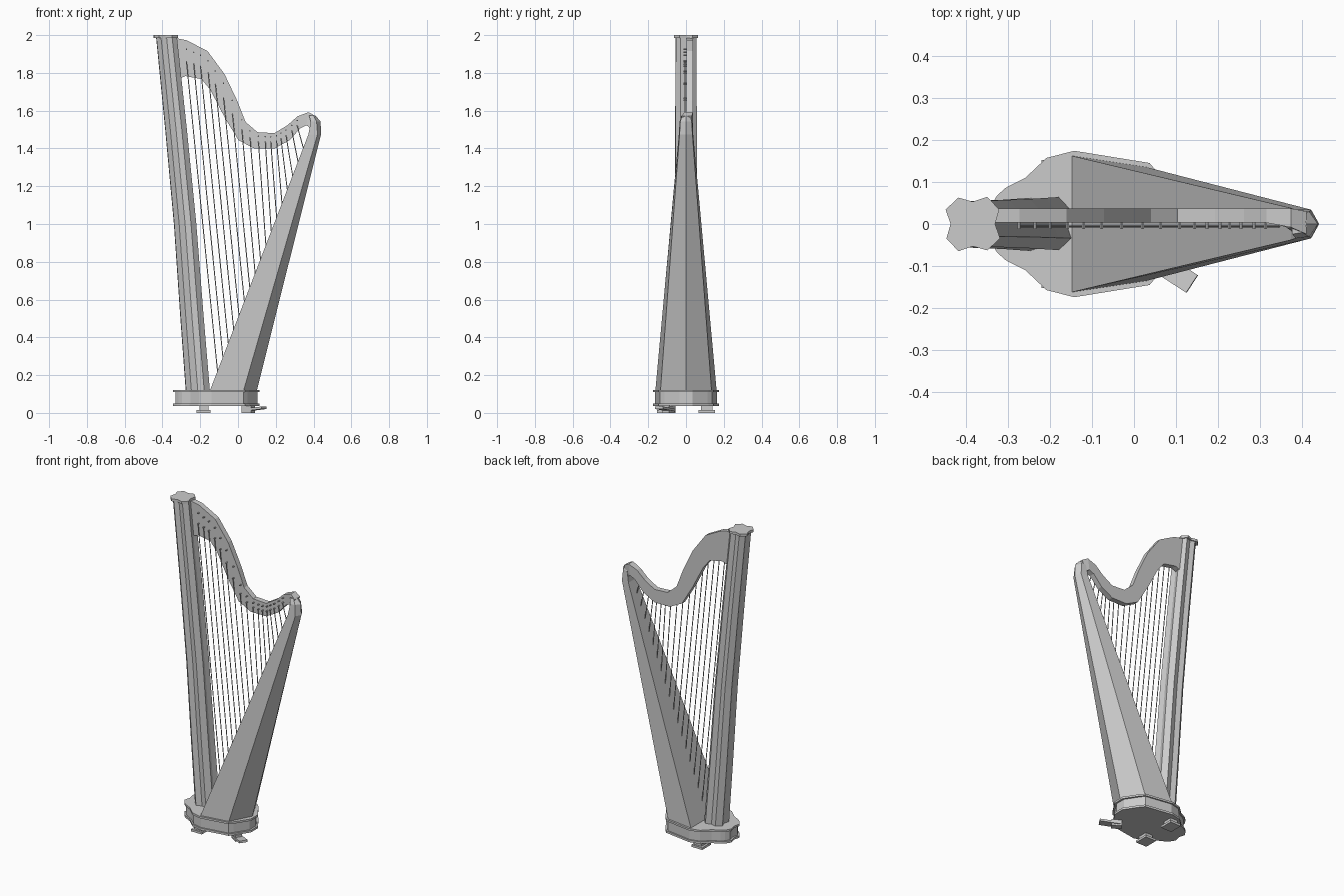
import bpy, bmesh, math
from mathutils import Vector, Matrix

if "Cube" in bpy.data.objects:
    bpy.data.objects.remove(bpy.data.objects["Cube"])


def finish(name, bm):
    bmesh.ops.recalc_face_normals(bm, faces=bm.faces)
    me = bpy.data.meshes.new(name)
    bm.to_mesh(me)
    bm.free()
    ob = bpy.data.objects.new(name, me)
    bpy.context.collection.objects.link(ob)
    return ob


def loft(name, rings):
    """Closed skin through rings of equal point count, capped at both ends."""
    bm = bmesh.new()
    vs = [[bm.verts.new(p) for p in r] for r in rings]
    n = len(rings[0])
    for a, b in zip(vs, vs[1:]):
        for i in range(n):
            j = (i + 1) % n
            bm.faces.new((a[i], a[j], b[j], b[i]))
    bm.faces.new(vs[0][::-1])
    bm.faces.new(vs[-1])
    return finish(name, bm)


def rod(bm, a, b, r, sides):
    a, b = Vector(a), Vector(b)
    d = b - a
    m = Matrix.Translation((a + b) / 2) @ d.to_track_quat('Z', 'Y').to_matrix().to_4x4()
    bmesh.ops.create_cone(bm, cap_ends=True, segments=sides, radius1=r, radius2=r,
                          depth=d.length, matrix=m)


def box(bm, c, size, turn=0, tilt=0):
    m = (Matrix.Translation(c) @ Matrix.Rotation(turn, 4, 'Z')
         @ Matrix.Rotation(tilt, 4, 'Y') @ Matrix.Diagonal((*size, 1)))
    bmesh.ops.create_cube(bm, size=1, matrix=m)


def lerp(pts, x):
    for (x0, z0), (x1, z1) in zip(pts, pts[1:]):
        if x0 <= x <= x1:
            return z0 + (z1 - z0) * (x - x0) / (x1 - x0)
    return pts[-1][1]


# Column: four-lobed section swept along a gentle bow
def lobes(cx, z, s):
    ring = []
    for k in range(4):
        for x, y in ((.064, .035), (.035, .066), (0, .054)):
            c, t = [(1, 0), (0, 1), (-1, 0), (0, -1)][k]
            ring.append((cx + s * (x * c - y * t), s * (x * t + y * c), z))
    return ring


loft("column", [lobes(x, z, s) for x, z, s in (
    (-.213, .12, .97), (-.243, .5, .94), (-.280, 1.0, .9),
    (-.328, 1.5, .87), (-.378, 1.986, .84))])
loft("column_cap", [lobes(-.383, 1.985, .98), lobes(-.383, 2.0, .98)])

# Base: mirrored outline stacked as lip, drum, lip
half = [(-.333, 0), (-.343, .04), (-.325, .068), (-.305, .086), (-.258, .11), (-.208, .157),
        (-.142, .174), (.037, .145), (.058, .12), (.114, .035)]
outline = half + [(x, -y) for x, y in half[:0:-1]]


def base_ring(z, s):
    return [(-.115 + (x + .115) * s, y * s, z) for x, y in outline]


loft("base", [base_ring(z, s) for z, s in (
    (.037, 1), (.05, 1), (.05, .95), (.11, .95), (.11, 1), (.122, 1))])


# Soundbox: five-sided taper with a closed crown
def box_ring(z, front, side, back, wf, ws):
    return [(front, -wf, z), (side, -ws, z), (back, 0, z), (side, ws, z), (front, wf, z)]


loft("soundbox", [
    box_ring(.12, -.148, .03, .10, .162, .135),
    box_ring(1.475, .373, .421, .440, .038, .034),
    box_ring(1.543, .385, .416, .437, .034, .030),
    box_ring(1.574, .376, .400, .410, .024, .020)])

# Neck: S-curved board set behind the string plane
upper = [(-.335, 1.985), (-.272, 1.973), (-.161, 1.915), (-.071, 1.793), (-.003, 1.65), (.04, 1.54),
         (.103, 1.486), (.193, 1.481), (.262, 1.523), (.315, 1.57), (.373, 1.592), (.41, 1.572)]
lower = [(-.325, 1.765), (-.278, 1.783), (-.193, 1.767), (-.145, 1.708), (-.071, 1.565), (.003, 1.443),
         (.087, 1.4), (.193, 1.4), (.272, 1.443), (.33, 1.507), (.362, 1.523), (.384, 1.507)]
rings = []
for i, ((xu, zu), (xl, zl)) in enumerate(zip(upper, lower)):
    y0 = {10: -.008, 11: -.024}.get(i, .003)
    y1 = .037 if i < 11 else .03
    rings.append([(xu, y0, zu), (xu, y1, zu), (xl, y1, zl), (xl, y0, zl)])
loft("neck", rings)

# Strings with two rows of pins on the front of the neck
pin_x = [-.273, -.235, -.199, -.158, -.12, -.077, -.03, .02, .063, .108,
         .144, .173, .204, .227, .254, .285, .313]
strings, pins = bmesh.new(), bmesh.new()
for i, x in enumerate(pin_x):
    top, bot = lerp(upper, x), lerp(lower, x)
    z1, z2 = top + (bot - top) * .25, top + (bot - top) * .6
    for px, z in ((x, z1), (x, z2)):
        rod(pins, (px, .01, z), (px, -.012, z), .004, 6)
    t = i / (len(pin_x) - 1)
    end_x = -.112 + .455 * t
    end_z = .12 + (end_x + .148) * 1.355 / .521
    rod(strings, (x, -.006, z2), (end_x + .004, -.006, end_z), .0028, 5)
finish("strings", strings)
finish("tuning_pins", pins)

# Feet on the column side
feet = bmesh.new()
for s in (-1, 1):
    box(feet, (-.182, s * .11, .007), (.075, .085, .014))
    box(feet, (-.180, s * .11, .026), (.05, .06, .03))
finish("feet", feet)

# Pedal reaching out at the front right
pedal = bmesh.new()
turn = math.radians(-33)
box(pedal, (.088, -.11, .021), (.12, .05, .013), turn, math.radians(-6))
box(pedal, (.055, -.09, .02), (.06, .04, .04), turn)
finish("pedal", pedal)
